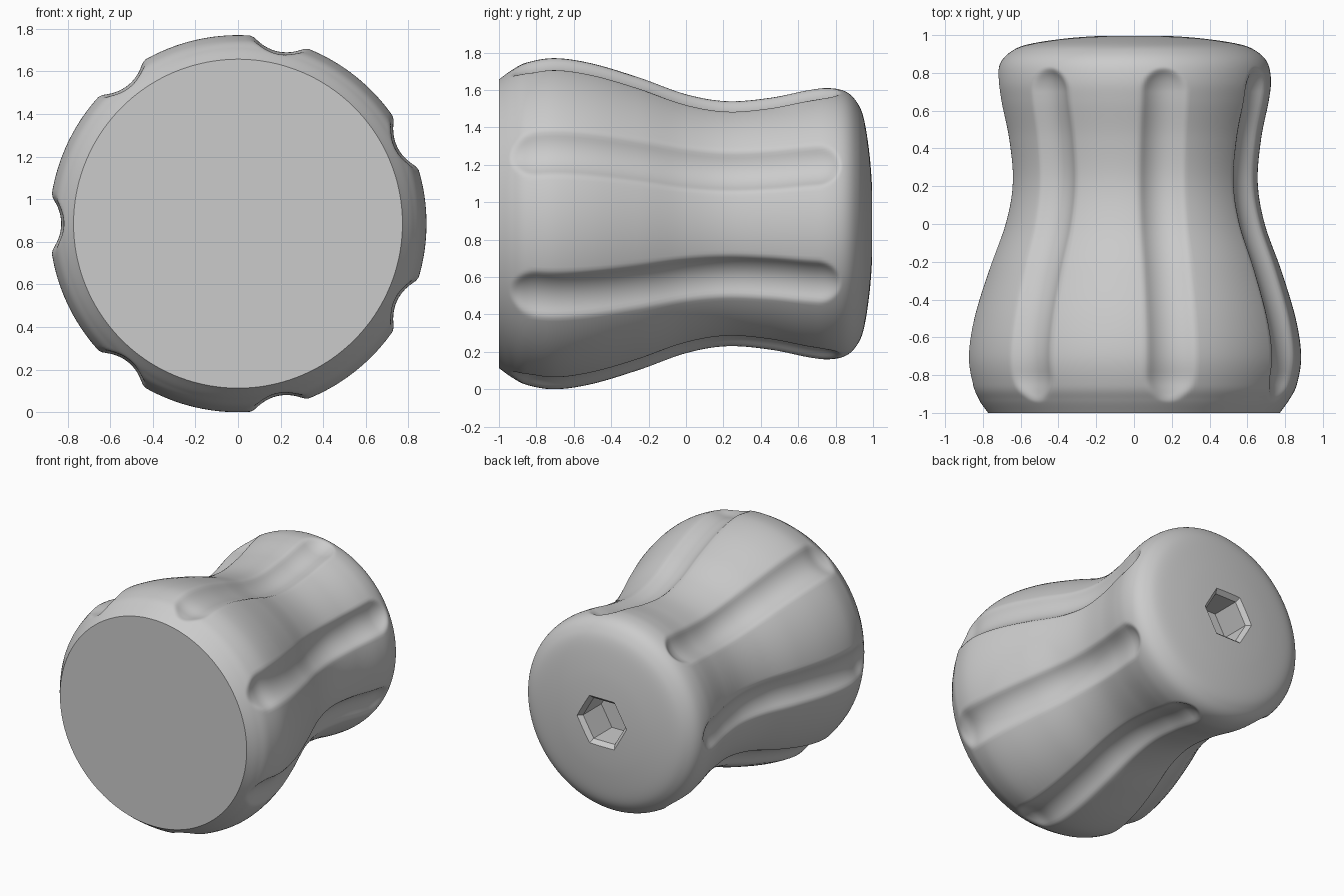
import bpy, bmesh, math
from math import sin, cos, pi, sqrt
from mathutils import Vector

if "Cube" in bpy.data.objects:
    bpy.data.objects.remove(bpy.data.objects["Cube"])

AXIS_Z = 0.885          # height of the turning axis
GROOVES = 7
PER_SECTOR = 40

# Silhouette of the handle: (position along y, radius), front to back
SILHOUETTE = [(-1, .772), (-.93, .822), (-.85, .862), (-.7, .885), (-.5, .856),
              (-.25, .781), (0, .692), (.22, .655), (.45, .673), (.65, .713),
              (.76, .725), (.85, .708), (.91, .655), (.95, .565), (.98, .38),
              (.995, .19), (1, 0)]


def smooth_path(points, steps):
    """Catmull-Rom curve through the points."""
    p = [Vector(q) for q in points]
    p = [2 * p[0] - p[1]] + p + [Vector((p[-1].x, -p[-2].y))]
    out = []
    for a, b, c, d in zip(p, p[1:], p[2:], p[3:]):
        for i in range(steps):
            t = i / steps
            out.append(.5 * (2 * b + (c - a) * t + (2 * a - 5 * b + 4 * c - d) * t ** 2
                             + (3 * b - a - 3 * c + d) * t ** 3))
    return out


def groove_cut(u, y):
    """Radial offset of the surface at sideways distance u from a groove's centre."""
    blend = min(max((y + .7) / .9, 0), 1)
    radius = .175 - .025 * blend
    lift = radius - .055
    # rounded ends
    t = max((-.785 - y) / .2, (y - .70) / .155, 0)
    if t >= 1:
        return 0
    radius *= sqrt(1 - t * t)
    if u >= radius:
        return 0
    h = lift - sqrt(radius * radius - u * u)
    # soft minimum gives a filleted rim
    k = .018
    f = max(k - abs(h), 0) / k
    return min(h, 0) - f * f * k / 4


def material(name, colour):
    m = bpy.data.materials.new(name)
    m.use_nodes = True
    m.diffuse_color = colour
    m.node_tree.nodes["Principled BSDF"].inputs["Base Color"].default_value = colour
    return m


def add_object(name, bm):
    bmesh.ops.recalc_face_normals(bm, faces=bm.faces)
    mesh = bpy.data.meshes.new(name)
    bm.to_mesh(mesh)
    bm.free()
    ob = bpy.data.objects.new(name, mesh)
    bpy.context.collection.objects.link(ob)
    return ob


def loft(bm, rings):
    for a, b in zip(rings, rings[1:]):
        n = len(a)
        for i in range(n):
            j = (i + 1) % n
            bm.faces.new((a[i], a[j], b[j], b[i]))


# Columns packed more tightly around each groove
columns = []
for g in range(GROOVES):
    for i in range(PER_SECTOR):
        s = 2 * i / PER_SECTOR - 1
        off = pi / GROOVES * (.5 * s + .5 * s ** 3)
        columns.append((pi + g * 2 * pi / GROOVES + off, abs(off)))

# Fluted handle body
bm = bmesh.new()
rings = []
for y, r in smooth_path(SILHOUETTE, 10):
    ring = []
    for angle, off in columns:
        rr = r + groove_cut(r * sin(off), y)
        ring.append(bm.verts.new((rr * cos(angle), y, AXIS_Z + rr * sin(angle))))
    rings.append(ring)
loft(bm, rings)
bm.faces.new(rings[0])
tip = bm.verts.new((0, 1, AXIS_Z))
last = rings[-1]
for i in range(len(last)):
    bm.faces.new((last[i], last[(i + 1) % len(last)], tip))
body = add_object("handle_body", bm)
body.data.materials.append(material("light_grey", (.6, .6, .6, 1)))

# Chamfered hexagonal socket cut into the back
bm = bmesh.new()
rings = [[bm.verts.new((r * cos(i * pi / 3), y, AXIS_Z + r * sin(i * pi / 3)))
          for i in range(6)]
         for y, r in ((1.02, .23), (.965, .175), (.75, .175))]
loft(bm, rings)
bm.faces.new(rings[0])
bm.faces.new(rings[-1])
cutter = add_object("socket_cutter", bm)
cutter.hide_render = True

mod = body.modifiers.new("socket", 'BOOLEAN')
mod.operation = 'DIFFERENCE'
mod.solver = 'EXACT'
mod.object = cutter
bpy.ops.object.select_all(action='DESELECT')
bpy.context.view_layer.objects.active = body
body.select_set(True)
bpy.ops.object.modifier_apply(modifier=mod.name)
bpy.data.objects.remove(cutter)
bpy.ops.object.shade_smooth_by_angle(angle=math.radians(35))
